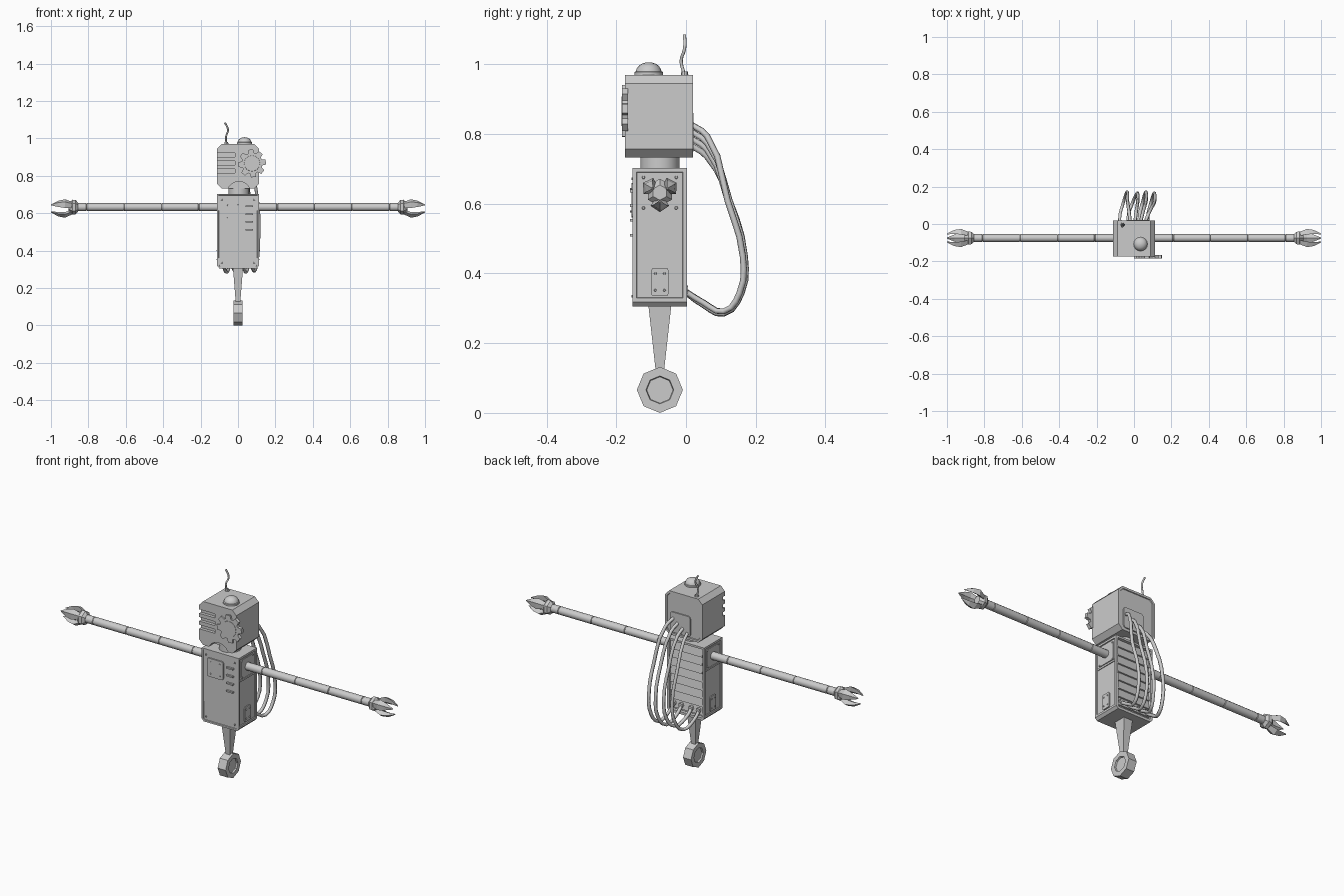
import bpy, bmesh, math
from mathutils import Vector, Matrix

if "Cube" in bpy.data.objects:
    bpy.data.objects.remove(bpy.data.objects["Cube"])

grey = bpy.data.materials.new("light_grey")
grey.diffuse_color = (0.6, 0.6, 0.6, 1)
grey.use_nodes = True
grey.node_tree.nodes["Principled BSDF"].inputs["Base Color"].default_value = grey.diffuse_color
CY = -0.075  # centre line of neck, arms, leg and wheel


def finish(name, bm, smooth=False):
    bmesh.ops.recalc_face_normals(bm, faces=bm.faces)
    me = bpy.data.meshes.new(name)
    bm.to_mesh(me)
    bm.free()
    me.materials.append(grey)
    ob = bpy.data.objects.new(name, me)
    bpy.context.collection.objects.link(ob)
    if smooth:
        bpy.ops.object.select_all(action='DESELECT')
        ob.select_set(True)
        bpy.context.view_layer.objects.active = ob
        bpy.ops.object.shade_smooth_by_angle(angle=math.radians(40))
    return ob


def loft(name, rings, smooth=False):
    """Skin a list of equal-length rings and cap both ends."""
    bm = bmesh.new()
    vs = [[bm.verts.new(p) for p in r] for r in rings]
    n = len(vs[0])
    for a, b in zip(vs, vs[1:]):
        for i in range(n):
            bm.faces.new((a[i], a[(i + 1) % n], b[(i + 1) % n], b[i]))
    bm.faces.new(vs[0])
    bm.faces.new(vs[-1])
    return finish(name, bm, smooth)


def box(name, x, y, z, bevel=0, tilt=0):
    bm = bmesh.new()
    bmesh.ops.create_cube(bm, size=1)
    c = Vector(((x[0] + x[1]) / 2, (y[0] + y[1]) / 2, (z[0] + z[1]) / 2))
    size = (x[1] - x[0], y[1] - y[0], z[1] - z[0])
    bm.transform(Matrix.Translation(c) @ Matrix.Rotation(tilt, 4, 'X') @ Matrix.Diagonal((*size, 1)))
    if bevel:  # round the corners of the plate outline
        thin = min(range(3), key=lambda i: size[i])
        es = [e for e in bm.edges if abs((e.verts[0].co - e.verts[1].co)[thin]) > 1e-5]
        bmesh.ops.bevel(bm, geom=es, offset=bevel, segments=2, profile=0.5, affect='EDGES')
    return finish(name, bm)


def lathe(name, axis, centre, profile, n, smooth=True, turn=0):
    """Profile of (position along axis, radius) around the x, y or z axis."""
    rings = []
    for t, r in profile:
        ring = []
        for i in range(n):
            a = 2 * math.pi * i / n + turn
            u, v = r * math.cos(a), r * math.sin(a)
            p = {'x': (t, u, v), 'y': (u, t, v), 'z': (u, v, t)}[axis]
            ring.append(Vector(centre) + Vector(p))
        rings.append(ring)
    return loft(name, rings, smooth)


def prism(name, outline, y0, y1):
    return loft(name, [[(x, y, z) for x, z in outline] for y in (y0, y1)])


def inset(ob, normal, thick, depth):
    bm = bmesh.new()
    bm.from_mesh(ob.data)
    bm.normal_update()
    f = max((f for f in bm.faces if f.normal.dot(Vector(normal)) > 0.99), key=lambda f: f.calc_area())
    bmesh.ops.inset_region(bm, faces=[f], thickness=thick, depth=0)
    bmesh.ops.inset_region(bm, faces=[f], thickness=0.002, depth=-depth)
    bm.to_mesh(ob.data)
    bm.free()


def cut(ob, cutter):
    cutter.hide_render = True
    cutter.hide_viewport = True
    m = ob.modifiers.new("cut", 'BOOLEAN')
    m.object = cutter
    m.solver = 'EXACT'


def tube(name, pts, r, n=6):
    """Smooth cable through the given points."""
    cu = bpy.data.curves.new(name, 'CURVE')
    cu.dimensions = '3D'
    cu.bevel_depth = r
    cu.bevel_resolution = 1
    cu.resolution_u = 3
    cu.use_fill_caps = True
    sp = cu.splines.new('BEZIER')
    sp.bezier_points.add(len(pts) - 1)
    for bp, p in zip(sp.bezier_points, pts):
        bp.co = p
        bp.handle_left_type = bp.handle_right_type = 'AUTO'
    cu.materials.append(grey)
    ob = bpy.data.objects.new(name, cu)
    bpy.context.collection.objects.link(ob)


# Head: block with chamfered corners, vent slots and an arched neck notch
head = prism("head", [(-0.088, 0.733), (0.088, 0.733), (0.112, 0.757), (0.112, 0.945),
                      (0.088, 0.97), (-0.088, 0.97), (-0.112, 0.945), (-0.112, 0.757)], -0.175, 0.02)
inset(head, (0, 1, 0), 0.012, 0.004)
for i in range(3):
    cut(head, box("vent_cutter", (-0.13, -0.016), (-0.19, -0.158), (0.815 + 0.042 * i, 0.837 + 0.042 * i)))
cut(head, lathe("notch_cutter", 'y', (0.005, 0, 0.705), [(-0.2, 0.064), (-0.13, 0.064)], 24, False))
lathe("neck", 'z', (0.005, CY, 0), [(0.70, 0.056), (0.772, 0.056)], 20)
box("cable_port", (-0.04, 0.08), (0.012, 0.022), (0.75, 0.86), 0.012)

# Gear-shaped eye with eight teeth
gear = []
for i in range(8):
    for off, r in ((-0.30, 0.056), (-0.17, 0.075), (0.17, 0.075), (0.30, 0.056)):
        a = math.pi / 4 * i + off + 0.1
        gear.append((0.075 + r * math.cos(a), 0.866 + r * math.sin(a)))
prism("eye_gear", gear, -0.184, -0.166)
lathe("eye_lens", 'y', (0.075, 0, 0.866), [(-0.1855, 0.042), (-0.18, 0.044)], 16)

# Dome lamp and bent antenna on top of the head
lathe("dome_lamp", 'z', (0.035, -0.107, 0), [(0.968, 0.041), (0.978, 0.041), (0.98, 0.037)] + [
    (0.98 + 0.026 * math.sin(a), 0.036 * math.cos(a)) for a in (0.3, 0.65, 1.0, 1.3, 1.54)], 16)
lathe("antenna_base", 'z', (-0.062, -0.004, 0), [(0.968, 0.011), (0.98, 0.009)], 8)
tube("antenna", [(-0.062, -0.004, 0.97), (-0.064, -0.014, 1.01), (-0.053, -0.004, 1.045),
                 (-0.07, -0.004, 1.084)], 0.005)

# Body: tall box with recessed panels on four sides
body = prism("body", [(-0.1, 0.305), (0.1, 0.305), (0.112, 0.318), (0.112, 0.703),
                      (-0.112, 0.703), (-0.112, 0.318)], -0.153, 0.003)
inset(body, (0, -1, 0), 0.010, 0.003)
inset(body, (0, 1, 0), 0.015, 0.014)
for s in (-1, 1):
    inset(body, (s, 0, 0), 0.016, 0.005)


def rivets(name, axis, at, us, vs, r=0.005, h=0.004):
    for u in us:
        for v in vs:
            c = (at, u, v) if axis == 'x' else (u, at, v)
            lathe(name, axis, c, [(-h, r * 0.8), (0, r), (h, r * 0.7)], 6, False)


# Front fittings: corner rivets, access plate, gauge bars
rivets("front_rivet", 'y', -0.152, (-0.087, 0.087), (0.335, 0.672))
box("front_plate", (-0.078, 0.02), (-0.157, -0.148), (0.56, 0.66), 0.01)
rivets("front_plate_rivet", 'y', -0.157, (-0.055, 0.0), (0.578, 0.642), 0.004, 0.003)
for z in (0.51, 0.553, 0.595, 0.637):
    box("gauge_bar", (0.04, 0.08), (-0.16, -0.148), (z - 0.004, z + 0.004))

# Back louvres
for i in range(8):
    z = 0.352 + 0.045 * i
    box("back_louvre", (-0.096, 0.096), (-0.012, -0.005), (z - 0.022, z + 0.022), 0, 0.2)

# Leg and octagonal wheel
loft("leg", [[(sx * w, CY + sy * d, z) for sx, sy in ((-1, -1), (1, -1), (1, 1), (-1, 1))]
             for z, w, d in ((0.31, 0.027, 0.033), (0.12, 0.012, 0.012))])
lathe("wheel", 'x', (0, CY, 0.066), [(-0.015, 0.036), (-0.016, 0.038), (-0.024, 0.04), (-0.024, 0.066),
                                     (0.024, 0.066), (0.024, 0.04), (0.016, 0.038), (0.015, 0.036)], 8, False)

for s in (-1, 1):
    # Side panels and hatch
    def sx(a, b):
        return sorted((s * a, s * b))
    box("side_divider", sx(0.104, 0.111), (-0.136, -0.014), (0.568, 0.578))
    box("shoulder_plate", sx(0.104, 0.11), (-0.128, -0.022), (0.583, 0.682), 0.008)
    rivets("shoulder_rivet", 'x', s * 0.11, (-0.122, -0.028), (0.588, 0.676), 0.005, 0.003)
    box("side_hatch", sx(0.104, 0.112), (-0.1, -0.05), (0.335, 0.416), 0.008)
    rivets("hatch_rivet", 'x', s * 0.112, (-0.088, -0.062), (0.352, 0.4), 0.004, 0.003)

    # Segmented arm: sleeves with thin joint grooves
    prof = [(s * 0.1, 0.021)]
    for x in (0.21, 0.41, 0.61, 0.81):
        prof += [(s * (x - 0.003), 0.021), (s * (x - 0.001), 0.0185),
                 (s * (x + 0.001), 0.0185), (s * (x + 0.003), 0.021)]
    lathe("arm", 'x', (0, CY, 0.632), prof + [(s * 0.87, 0.021)], 12)
    lathe("wrist", 'x', (0, CY, 0.632), [(s * 0.855, 0.024), (s * 0.868, 0.038), (s * 0.885, 0.04),
                                         (s * 0.905, 0.022)], 6, False, math.pi / 6)
    # Three curved claws
    for k in range(3):
        a = -math.pi / 2 + k * 2 * math.pi / 3
        out = Vector((0, math.cos(a), math.sin(a)))
        side = Vector((0, -math.sin(a), math.cos(a)))
        rings = []
        for x, r0, r1, w in ((0.88, 0.012, 0.036, 0.016), (0.925, 0.026, 0.056, 0.027),
                             (0.96, 0.026, 0.05, 0.019), (1.0, 0.022, 0.028, 0.003)):
            c = Vector((s * x, CY, 0.632))
            m = r0 * 0.6 + r1 * 0.4
            rings.append([c + out * r0, c + out * m + side * w, c + out * r1, c + out * m - side * w])
        loft("claw", rings)

# Cables looping from the head to the lower back: x at head, middle and body
for i, (xh, xm, xb) in enumerate(((-0.02, -0.035, -0.075), (0.005, 0.02, -0.03),
                                  (0.035, 0.065, 0.03), (0.06, 0.11, 0.075))):
    d = 0.006 * (i % 2)
    h = 0.77 + 0.02 * i
    tube("cable", [(xh, 0.01, h), (xh * 0.6 + xm * 0.4, 0.06, h - 0.035), (xm, 0.125 - d, 0.61),
                   (xm, 0.169 - d, 0.45), (xm * 0.8 + xb * 0.2, 0.16 - d, 0.345),
                   (xm * 0.4 + xb * 0.6, 0.108, 0.285 + d), (xb, 0.05, 0.31 + d), (xb, -0.012, 0.355)], 0.009)
    lathe("cable_socket", 'y', (xb, 0, 0.353), [(-0.012, 0.014), (0.006, 0.013)], 8)
